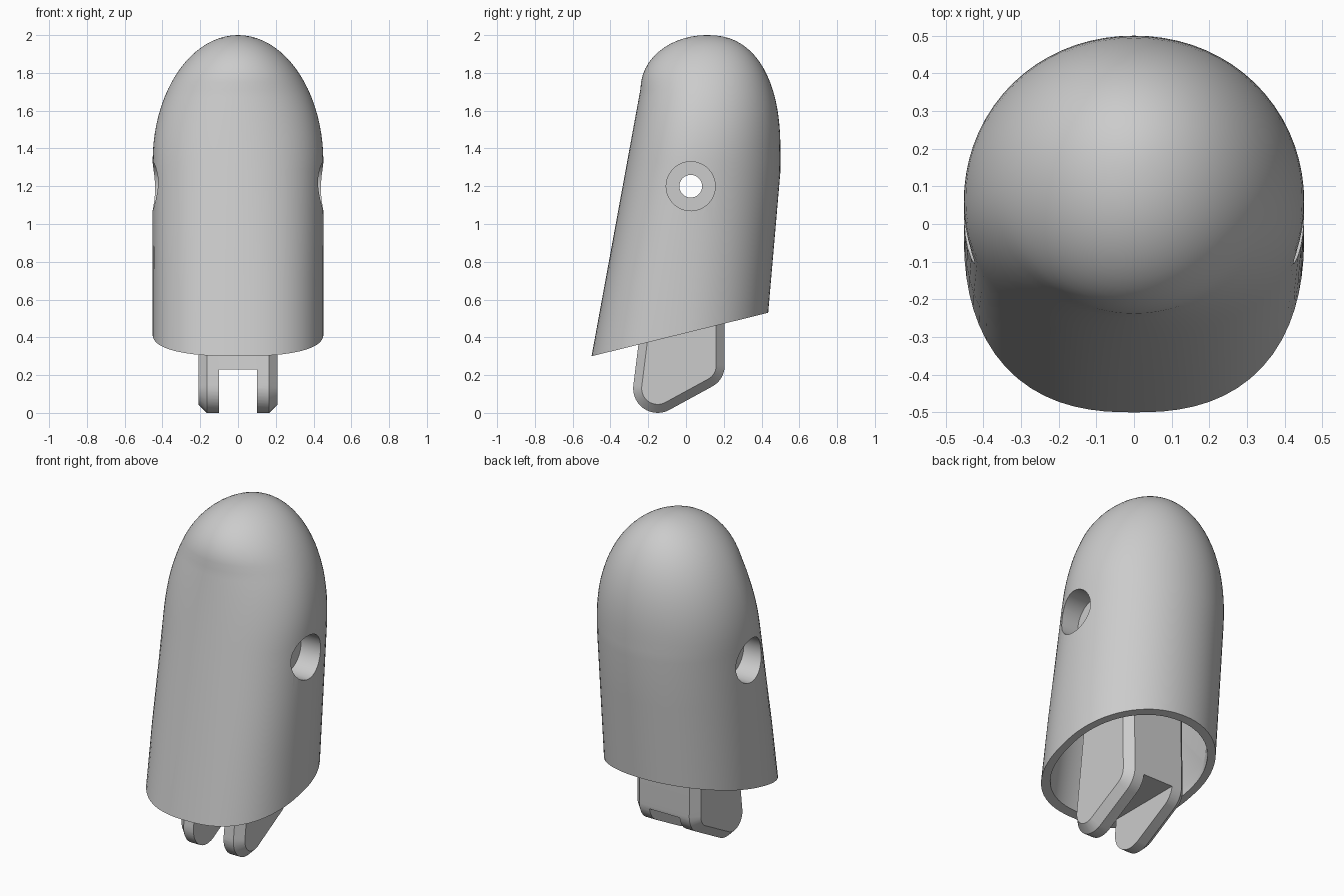
import bpy, bmesh
from math import sin, cos, pi, sqrt
from mathutils import Vector, Matrix

if "Cube" in bpy.data.objects:
    bpy.data.objects.remove(bpy.data.objects["Cube"])

PIN = (0.025, 1.2)   # y, z of the pivot


def to_object(bm, name):
    bmesh.ops.recalc_face_normals(bm, faces=bm.faces)
    me = bpy.data.meshes.new(name)
    bm.to_mesh(me)
    bm.free()
    ob = bpy.data.objects.new(name, me)
    bpy.context.collection.objects.link(ob)
    return ob


def box(x0, x1, y0, y1, z0, z1):
    bm = bmesh.new()
    bmesh.ops.create_cube(bm, size=1)
    bm.transform(Matrix.Translation(((x0 + x1) / 2, (y0 + y1) / 2, (z0 + z1) / 2))
                 @ Matrix.Diagonal((x1 - x0, y1 - y0, z1 - z0, 1)))
    return to_object(bm, "cutter")


def pin(y, z, r, x0, x1):
    bm = bmesh.new()
    bmesh.ops.create_cone(bm, cap_ends=True, segments=44, radius1=r, radius2=r, depth=x1 - x0)
    bm.transform(Matrix.Translation(((x0 + x1) / 2, y, z)) @ Matrix.Rotation(pi / 2, 4, 'Y')
                 @ Matrix.Rotation(0.03, 4, 'Z'))
    return to_object(bm, "cutter")


def cut(ob, cutter):
    cutter.hide_render = True
    mod = ob.modifiers.new("cut", 'BOOLEAN')
    mod.operation, mod.solver, mod.object = 'DIFFERENCE', 'EXACT', cutter
    bpy.context.view_layer.objects.active = ob
    bpy.ops.object.modifier_apply(modifier=mod.name)
    bpy.data.objects.remove(cutter)


def arc(z, start, p=2.0):
    """Dome falloff from 1 at start to 0 at the top."""
    return max(0.0, 1 - (max(0.0, z - start) / (2 - start)) ** p) ** (1 / p)


def section(z):
    """Front y, widest y, back y and half width of the shell at height z."""
    front = -0.5 + (z - 0.3) * 0.183 if z < 1.72 else 0.11 - 0.35 * arc(z, 1.72)
    back = 0.435 + (z - 0.53) * 0.087 if z < 1.28 else 0.11 + 0.39 * arc(z, 1.38, 2.35)
    return front, -0.05 + 0.08 * z, back, 0.452 * arc(z, 1.33)


def tip_body(wall, drop, z0):
    bm = bmesh.new()
    n = 72
    levels = [z0, 0.7, 1.0, 1.28] + [1.28 + 0.72 * sin(pi / 2 * i / 22) for i in range(1, 22)]
    rings = []
    for z in levels:
        front, mid, back, w = section(z)
        scale = 1 - wall / 0.452
        square = 2.5 - 0.5 * min(1, max(0, (z - 0.5) / 1.2))   # front is squarer low down
        ring = []
        for i in range(n):
            a = 2 * pi * i / n
            c, s = cos(a), sin(a)
            depth, p = (back - mid, 2.05) if s >= 0 else (mid - front, square)
            r = scale / (abs(c) ** p + abs(s) ** p) ** (1 / p)
            ring.append(bm.verts.new((c * r * w, mid + s * r * depth,
                                      z - drop * max(0, (z - 1.33) / 0.67))))
        rings.append(ring)
    for lo, hi in zip(rings, rings[1:]):
        for i in range(n):
            j = (i + 1) % n
            bm.faces.new((lo[i], lo[j], hi[j], hi[i]))
    apex = bm.verts.new((0, 0.11, 2 - drop))
    for i in range(n):
        bm.faces.new((rings[-1][i], rings[-1][(i + 1) % n], apex))
    bm.faces.new(rings[0][::-1])
    return bm


# hollow tip shell with slanted open bottom
bm = tip_body(0.0, 0.0, 0.1)
bmesh.ops.bisect_plane(bm, geom=bm.verts[:] + bm.edges[:] + bm.faces[:],
                       plane_co=(0, -0.5, 0.3), plane_no=Vector((0, -0.23, 0.935)),
                       clear_inner=True)
bmesh.ops.holes_fill(bm, edges=[x for x in bm.edges if x.is_boundary], sides=0)
shell = to_object(bm, "tip_shell")

# cavity below a solid tip, leaving a tapered pivot boss on each side
cavity = to_object(tip_body(0.045, 0.06, -0.1), "cavity")
cut(cavity, box(-1, 1, -1, 1, 1.45, 2.5))
for s in (-1, 1):
    bm = bmesh.new()
    for x, z in ((0.22, 1.6), (0.22, 0.95), (0.41, 0.45), (0.6, 0.45), (0.6, 1.6)):
        for y in (-0.15, 0.2):
            bm.verts.new((s * x, y, z))
    bmesh.ops.convex_hull(bm, input=bm.verts)
    cut(cavity, to_object(bm, "boss"))
cut(shell, cavity)

# counterbored pivot hole
cut(shell, pin(*PIN, 0.13, 0.31, 0.7))
cut(shell, pin(*PIN, 0.13, -0.7, -0.31))
cut(shell, pin(*PIN, 0.06, -0.8, 0.8))

# hinge link: chamfered hull around three pivots
bm = bmesh.new()
for y, z, r in ((-0.15, 0.13, 0.13), (0.08, 0.25, 0.125), (*PIN, 0.17)):
    for x, rr in ((0.21, r - 0.045), (0.165, r)):
        for s in (-1, 1):
            for i in range(40):
                a = 2 * pi * i / 40
                bm.verts.new((s * x, y + rr * cos(a), z + rr * sin(a)))
bmesh.ops.convex_hull(bm, input=bm.verts)
bmesh.ops.delete(bm, geom=[v for v in bm.verts if not v.link_faces], context='VERTS')
link = to_object(bm, "hinge_link")

# pin holes and fork slot
for y, z, r in ((-0.15, 0.13, 0.06), (0.075, 0.25, 0.07), (*PIN, 0.06)):
    cut(link, pin(y, z, r, -0.5, 0.5))
cut(link, box(-0.1, 0.1, -0.6, 0.6, -0.2, 0.23))

# smooth curved faces, keep crisp edges
for ob in (shell, link):
    bpy.ops.object.select_all(action='DESELECT')
    ob.select_set(True)
    bpy.context.view_layer.objects.active = ob
    bpy.ops.object.shade_smooth_by_angle(angle=0.5)
